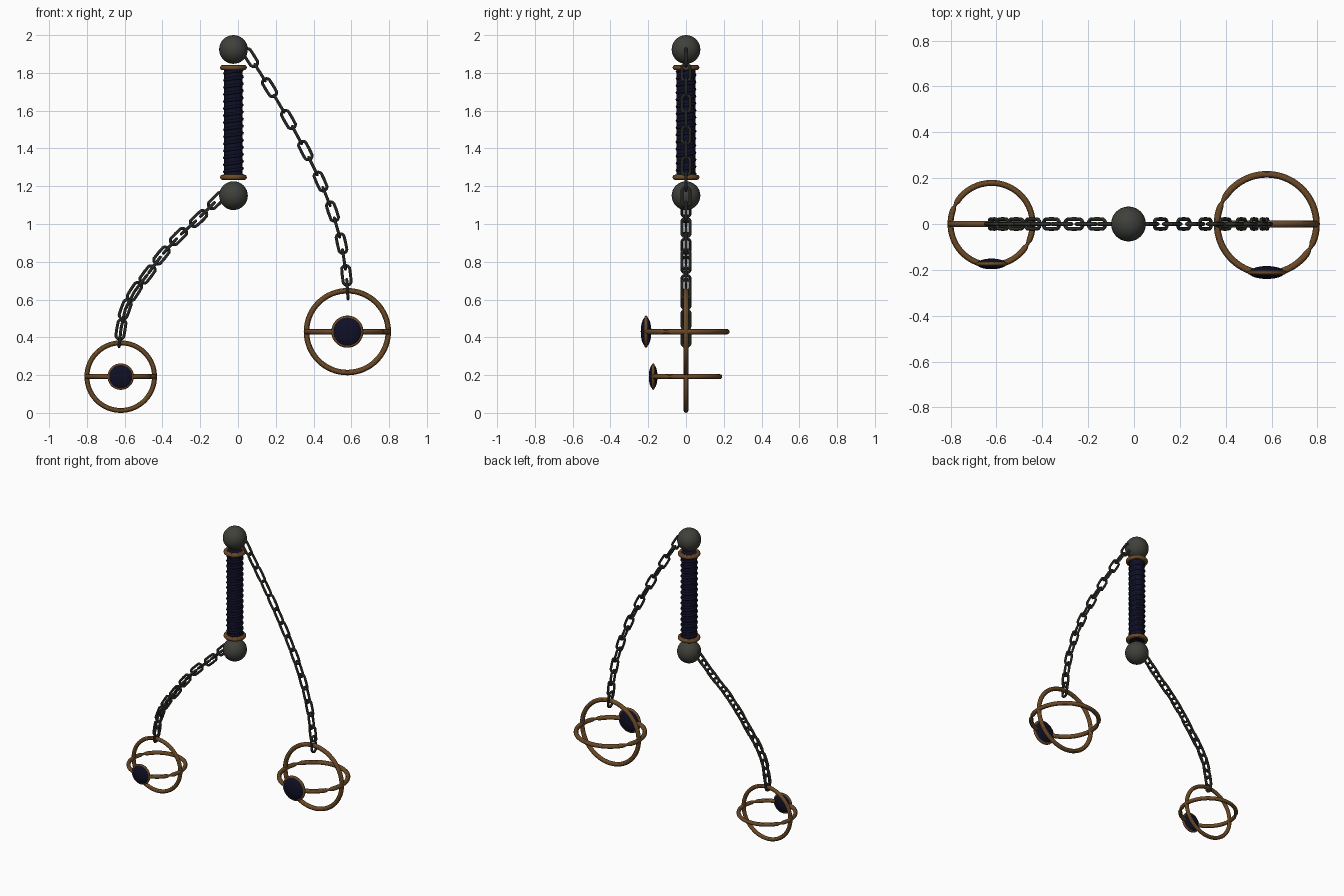
import bpy, math
from mathutils import Vector, Matrix

cube = bpy.data.objects.get("Cube")
if cube:
    bpy.data.objects.remove(cube)


def material(name, color):
    m = bpy.data.materials.new(name)
    m.use_nodes = True
    m.diffuse_color = (*color, 1)
    m.node_tree.nodes["Principled BSDF"].inputs["Base Color"].default_value = (*color, 1)
    return m


iron = material("dark iron", (0.05, 0.052, 0.042))
bronze = material("bronze", (0.15, 0.068, 0.02))
navy = material("navy leather", (0.005, 0.005, 0.02))


def finish(name, mat):
    ob = bpy.context.object
    ob.name = name
    ob.data.materials.append(mat)
    bpy.ops.object.shade_smooth_by_angle()
    return ob


def ball(name, mat, loc, r, squash=1.0):
    bpy.ops.mesh.primitive_uv_sphere_add(segments=32, ring_count=16, radius=r, location=loc)
    ob = finish(name, mat)
    ob.scale.y = squash
    return ob


def ring(name, mat, loc, outer, tube, upright=False, segments=64):
    bpy.ops.mesh.primitive_torus_add(
        major_radius=outer - tube, minor_radius=tube, major_segments=segments,
        minor_segments=12, location=loc, rotation=(math.pi / 2 if upright else 0, 0, 0))
    return finish(name, mat)


def pinch(ob, major, angles):
    # narrow the tube where two half hoops meet
    for v in ob.data.vertices:
        a = math.atan2(v.co.y, v.co.x)
        near = min(abs(math.remainder(a - math.radians(p), math.tau)) for p in angles)
        centre = Vector((math.cos(a), math.sin(a), 0)) * major
        v.co = centre + (v.co - centre) * (1 - 0.5 * math.exp(-(near / 0.07) ** 2))


# Handle: core, spiral wrap, collars and end balls
HX = -0.024
bpy.ops.mesh.primitive_cylinder_add(vertices=32, radius=0.049, depth=0.6, location=(HX, 0, 1.537))
finish("handle_core", navy)

curve = bpy.data.curves.new("handle_wrap", "CURVE")
curve.dimensions = "3D"
curve.bevel_depth = 0.009
curve.bevel_resolution = 2
turns, per_turn = 15, 24
spline = curve.splines.new("POLY")
spline.points.add(turns * per_turn)
for i, p in enumerate(spline.points):
    a = math.tau * i / per_turn
    p.co = (0.046 * math.cos(a), 0.046 * math.sin(a), 0.56 * i / (turns * per_turn), 1)
wrap = bpy.data.objects.new("handle_wrap", curve)
wrap.location = (HX, 0, 1.257)
bpy.context.collection.objects.link(wrap)
curve.materials.append(navy)

for label, ball_z, collar_z in (("top", 1.924, 1.828), ("bottom", 1.15, 1.247)):
    ball(label + "_ball", iron, (HX, 0, ball_z), 0.076)
    ring(label + "_collar", bronze, (HX, 0, collar_z), 0.071, 0.014)


# Chains: stretched links, alternately facing front and side
bpy.ops.mesh.primitive_torus_add(major_radius=0.022, minor_radius=0.008,
                                 major_segments=20, minor_segments=8)
first_link = finish("chain_link", iron)
link_mesh = first_link.data
for v in link_mesh.vertices:
    if abs(v.co.x) > 0.001:
        v.co.x += math.copysign(0.03, v.co.x)
bpy.data.objects.remove(first_link)


def chain(name, points, end):
    pts = [Vector((x, 0, z)) for x, z in points]
    centres = []
    for a, b in zip(pts, pts[1:]):
        centres += [a, (a + b) / 2]
    centres += [pts[-1], Vector((end[0], 0, end[1]))]
    front = Vector((0, 1, 0))
    for i, c in enumerate(centres):
        along = (centres[min(i + 1, len(centres) - 1)] - centres[max(i - 1, 0)]).normalized()
        across = front.cross(along)
        turn = Matrix((along, across, front)).transposed().to_4x4()
        if i % 2:
            turn = turn @ Matrix.Rotation(math.pi / 2, 4, "X")
        ob = bpy.data.objects.new(f"{name}_link_{i + 1}", link_mesh)
        ob.matrix_world = Matrix.Translation(c) @ turn
        bpy.context.collection.objects.link(ob)


chain("left_chain", [(.066, 1.881), (.167, 1.722), (.267, 1.553), (.357, 1.389),
                     (.437, 1.225), (.50, 1.066), (.548, .897), (.574, .728)], (.579, .655))
chain("right_chain", [(-.114, 1.124), (-.209, 1.029), (-.315, .934), (-.405, .833),
                      (-.479, .733), (-.548, .643), (-.597, .548), (-.62, .442)], (-.624, .402))


# Weights: two crossed hoops with a rimmed lens at the front
def weight(side, x, z, outer, tube, lens):
    ring(side + "_upright_hoop", bronze, (x, 0, z), outer, tube, True)
    flat = ring(side + "_flat_hoop", bronze, (x, 0, z), outer, tube, segments=96)
    pinch(flat, outer - tube, (153, -29))
    y = -(outer - tube) + 0.005
    ball(side + "_lens", navy, (x, y, z), lens * 0.92, 0.36)
    rim = ring(side + "_lens_rim", bronze, (x, y, z), lens, lens * 0.13, True, 48)
    rim.scale.z = 0.8


weight("left", 0.579, 0.43, 0.231, 0.0145, 0.085)
weight("right", -0.621, 0.192, 0.192, 0.013, 0.07)
